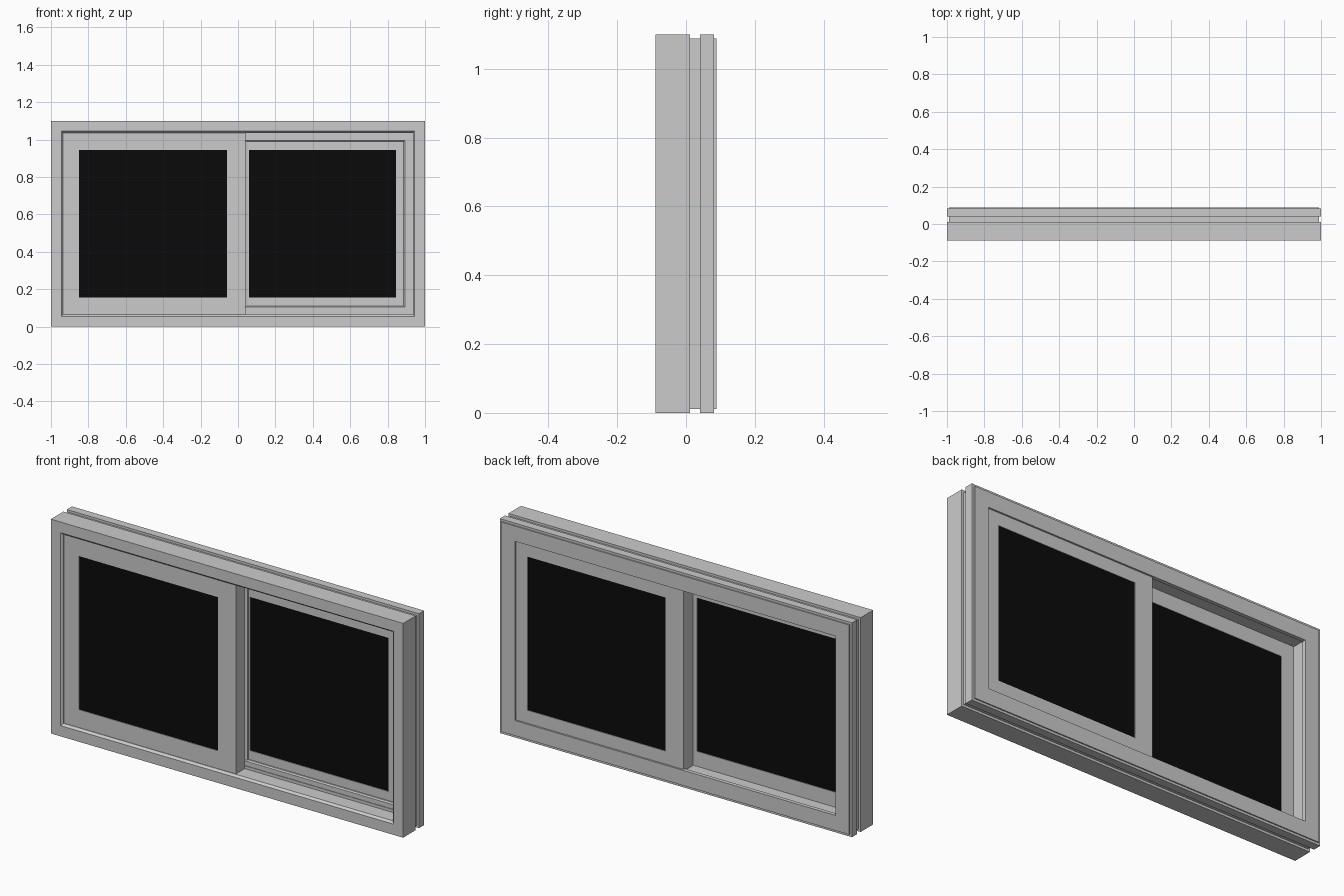
import bpy, bmesh

if "Cube" in bpy.data.objects:
    bpy.data.objects.remove(bpy.data.objects["Cube"])


def add_object(name, bm, material=None):
    bmesh.ops.recalc_face_normals(bm, faces=bm.faces)
    mesh = bpy.data.meshes.new(name)
    bm.to_mesh(mesh)
    bm.free()
    if material:
        mesh.materials.append(material)
    obj = bpy.data.objects.new(name, mesh)
    bpy.context.collection.objects.link(obj)
    return obj


def mitred_frame(name, outer, inner, profile):
    """Sweep a closed (t, y) profile round a rectangle; t runs outer 0 to inner 1.
    Rectangles are (x0, x1, z0, z1)."""
    bm = bmesh.new()
    loops = []
    for t, y in profile:
        x0, x1, z0, z1 = [a + (b - a) * t for a, b in zip(outer, inner)]
        loops.append([bm.verts.new((x, y, z)) for x, z in
                      ((x0, z0), (x1, z0), (x1, z1), (x0, z1))])
    for i, a in enumerate(loops):
        b = loops[(i + 1) % len(loops)]
        for k in range(4):
            n = (k + 1) % 4
            bm.faces.new((a[k], a[n], b[n], b[k]))
    return add_object(name, bm)


def pane(name, rect, y0, y1):
    x0, x1, z0, z1 = rect
    bm = bmesh.new()
    bmesh.ops.create_cube(bm, size=1)
    for v in bm.verts:
        v.co = (x0 if v.co.x < 0 else x1, y0 if v.co.y < 0 else y1,
                z0 if v.co.z < 0 else z1)
    return add_object(name, bm, black)


black = bpy.data.materials.new("dark_glass")
black.diffuse_color = (0.003, 0.003, 0.003, 1)
black.use_nodes = True
black.node_tree.nodes["Principled BSDF"].inputs["Base Color"].default_value = black.diffuse_color

# Outer frame: t equals the inset because the inner rectangle is inset by 1
mitred_frame("outer_frame", (-1, 1, 0, 1.1), (0, 0, 1, 0.1), [
    (0, -0.089), (0.055, -0.089), (0.065, -0.078), (0.065, -0.003),
    (0.08, -0.003), (0.08, 0.068), (0.09, 0.068), (0.09, 0.088),
    (0.012, 0.088), (0.012, 0.082), (0, 0.082), (0, 0.04),
    (0.012, 0.04), (0.012, 0.012), (0, 0.012)])

# Front sash on the left
left_glass = (-0.85, -0.06, 0.157, 0.945)
mitred_frame("front_sash", (-0.935, 0.04, 0.065, 1.035), left_glass,
             [(0, -0.075), (1, -0.075), (1, -0.003), (0, -0.003)])
pane("front_glass", left_glass, -0.072, -0.006)

# Rear sash on the right
right_glass = (0.06, 0.845, 0.157, 0.945)
rear_outer = (-0.04, 0.92, 0.08, 1.02)
mitred_frame("rear_sash", rear_outer, right_glass,
             [(0, 0.013), (1, 0.013), (1, 0.079), (0, 0.079)])
pane("rear_glass", right_glass, 0.016, 0.076)

# Raised stepped bead on the front of the rear sash
mitred_frame("rear_sash_bead", rear_outer, (0.05, 0.885, 0.11, 0.99),
             [(0, 0.0), (0.8, 0.0), (1, 0.006), (1, 0.013), (0, 0.013)])
